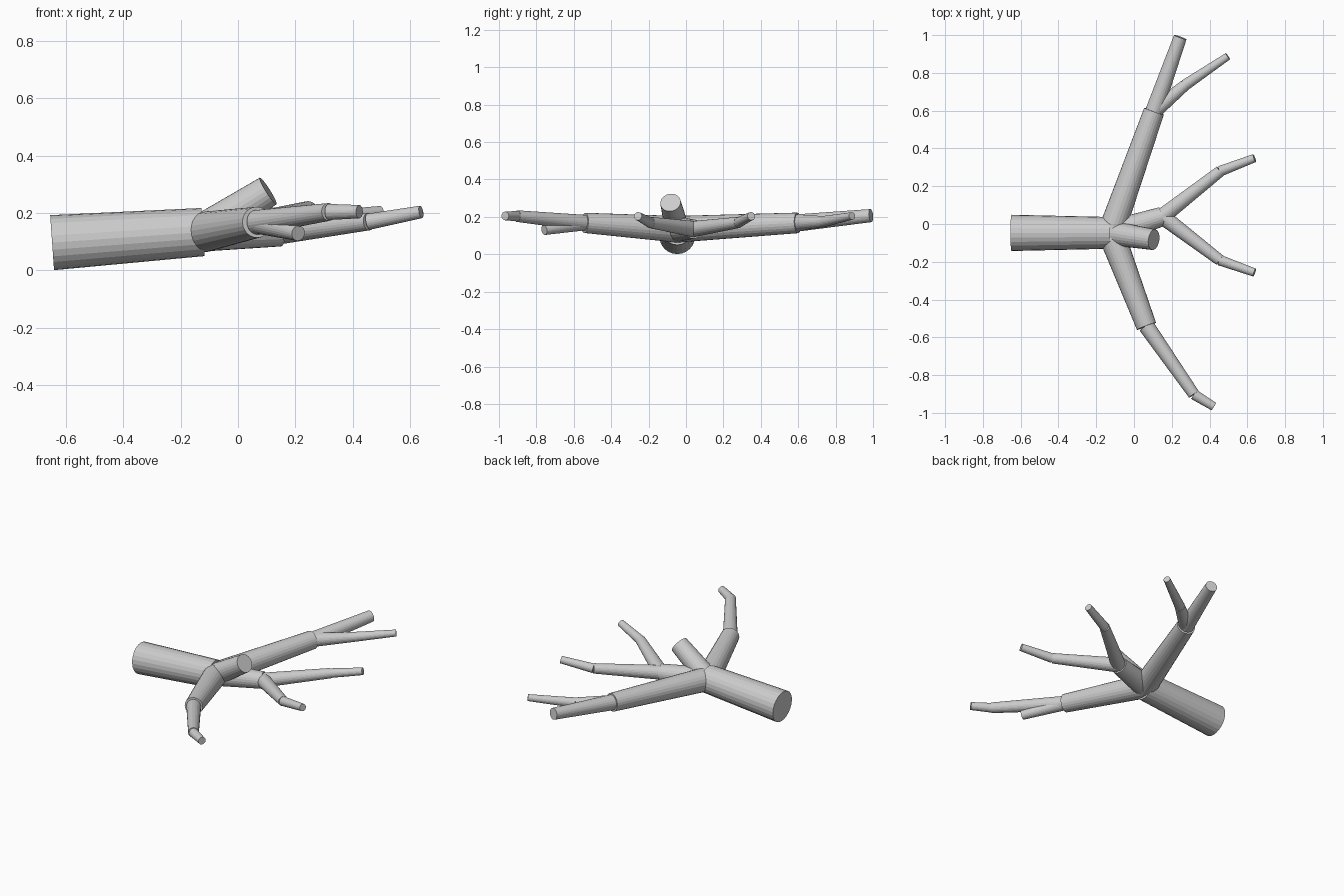
import bpy, bmesh
from mathutils import Vector, Matrix

if "Cube" in bpy.data.objects:
    bpy.data.objects.remove(bpy.data.objects["Cube"])

SIDES = 24
bark = bpy.data.materials.new("grey bark")
bark.diffuse_color = (0.6, 0.6, 0.6, 1)
bark.use_nodes = True
bark.node_tree.nodes["Principled BSDF"].inputs["Base Color"].default_value = bark.diffuse_color


def limb(name, a, b, r1, r2):
    """Capped tapered cylinder from a to b."""
    a, b = Vector(a), Vector(b)
    axis = b - a
    turn = axis.to_track_quat('Z', 'Y').to_matrix().to_4x4()
    bm = bmesh.new()
    bmesh.ops.create_cone(bm, cap_ends=True, segments=SIDES, radius1=r1, radius2=r2,
                          depth=axis.length,
                          matrix=Matrix.Translation((a + b) / 2) @ turn)
    me = bpy.data.meshes.new(name)
    bm.to_mesh(me)
    bm.free()
    me.materials.append(bark)
    ob = bpy.data.objects.new(name, me)
    bpy.context.collection.objects.link(ob)


# Joints where limbs meet
crown = (-0.122, -0.047, 0.134)
back = (0.106, 0.597, 0.168)
back_bend = (0.27, 0.735, 0.175)
front = (0.066, -0.541, 0.168)
front_bend = (0.317, -0.902, 0.204)
mid = (0.15, 0.04, 0.135)
mid_back_bend = (0.457, 0.28, 0.17)
mid_front_bend = (0.455, -0.192, 0.17)

# Trunk and the cut stub
limb("trunk", (-0.648, -0.047, 0.097), crown, 0.096, 0.084)
limb("cut_stub", crown, (0.105, -0.083, 0.277), 0.065, 0.055)

# Back bough and its fork
limb("back_bough", crown, back, 0.071, 0.055)
limb("back_branch", back, (0.245, 0.989, 0.207), 0.046, 0.035)
limb("back_side_branch", back, back_bend, 0.042, 0.03)
limb("back_side_twig", back_bend, (0.497, 0.888, 0.205), 0.03, 0.02)

# Front bough and its fork
limb("front_bough", crown, front, 0.071, 0.054)
limb("front_branch", front, front_bend, 0.043, 0.031)
limb("front_twig", front_bend, (0.423, -0.967, 0.205), 0.028, 0.023)
limb("front_low_branch", front, (0.21, -0.758, 0.13), 0.04, 0.027)

# Middle bough splitting in two
limb("middle_bough", crown, mid, 0.068, 0.051)
limb("middle_back_branch", mid, mid_back_bend, 0.043, 0.03)
limb("middle_back_twig", mid_back_bend, (0.638, 0.349, 0.204), 0.028, 0.022)
limb("middle_front_branch", mid, mid_front_bend, 0.043, 0.03)
limb("middle_front_twig", mid_front_bend, (0.638, -0.257, 0.204), 0.028, 0.022)
